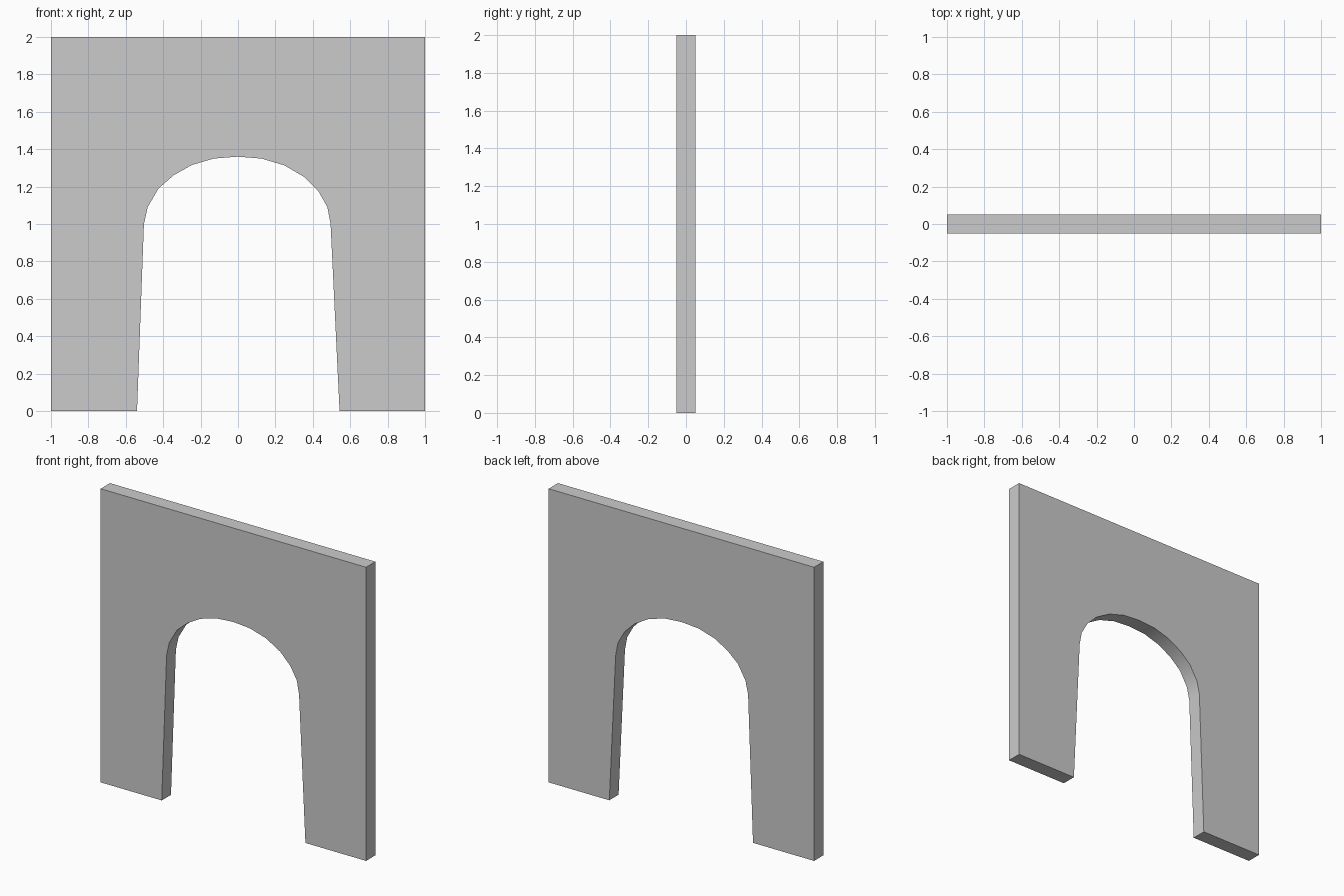
import bpy
import bmesh
import math

if "Cube" in bpy.data.objects:
    bpy.data.objects.remove(bpy.data.objects["Cube"])

HALF_DEPTH = 0.05

# Opening outline (x, z), left foot over the crown to right foot
opening = [(-0.54, 0), (-0.503, 1.0), (-0.483, 1.09), (-0.425, 1.19),
           (-0.345, 1.26), (-0.248, 1.315), (-0.13, 1.35), (-0.003, 1.36),
           (0.125, 1.35), (0.247, 1.314), (0.353, 1.252), (0.43, 1.175),
           (0.478, 1.09), (0.495, 1.0), (0.543, 0)]

# Full wall outline: the opening closed around the outer rectangle
outline = opening + [(1, 0), (1, 2), (-1, 2), (-1, 0)]

# Front face extruded back into a slab
bm = bmesh.new()
face = bm.faces.new([bm.verts.new((x, -HALF_DEPTH, z)) for x, z in outline])
result = bmesh.ops.extrude_face_region(bm, geom=[face], use_keep_orig=True)
back = [v for v in result["geom"] if isinstance(v, bmesh.types.BMVert)]
bmesh.ops.translate(bm, verts=back, vec=(0, 2 * HALF_DEPTH, 0))
bmesh.ops.recalc_face_normals(bm, faces=bm.faces)

mesh = bpy.data.meshes.new("arched_wall")
bm.to_mesh(mesh)
bm.free()
wall = bpy.data.objects.new("arched_wall", mesh)
bpy.context.collection.objects.link(wall)

# Smooth arch soffit, sharp outer edges
bpy.context.view_layer.objects.active = wall
wall.select_set(True)
bpy.ops.object.shade_smooth_by_angle(angle=math.radians(30))
